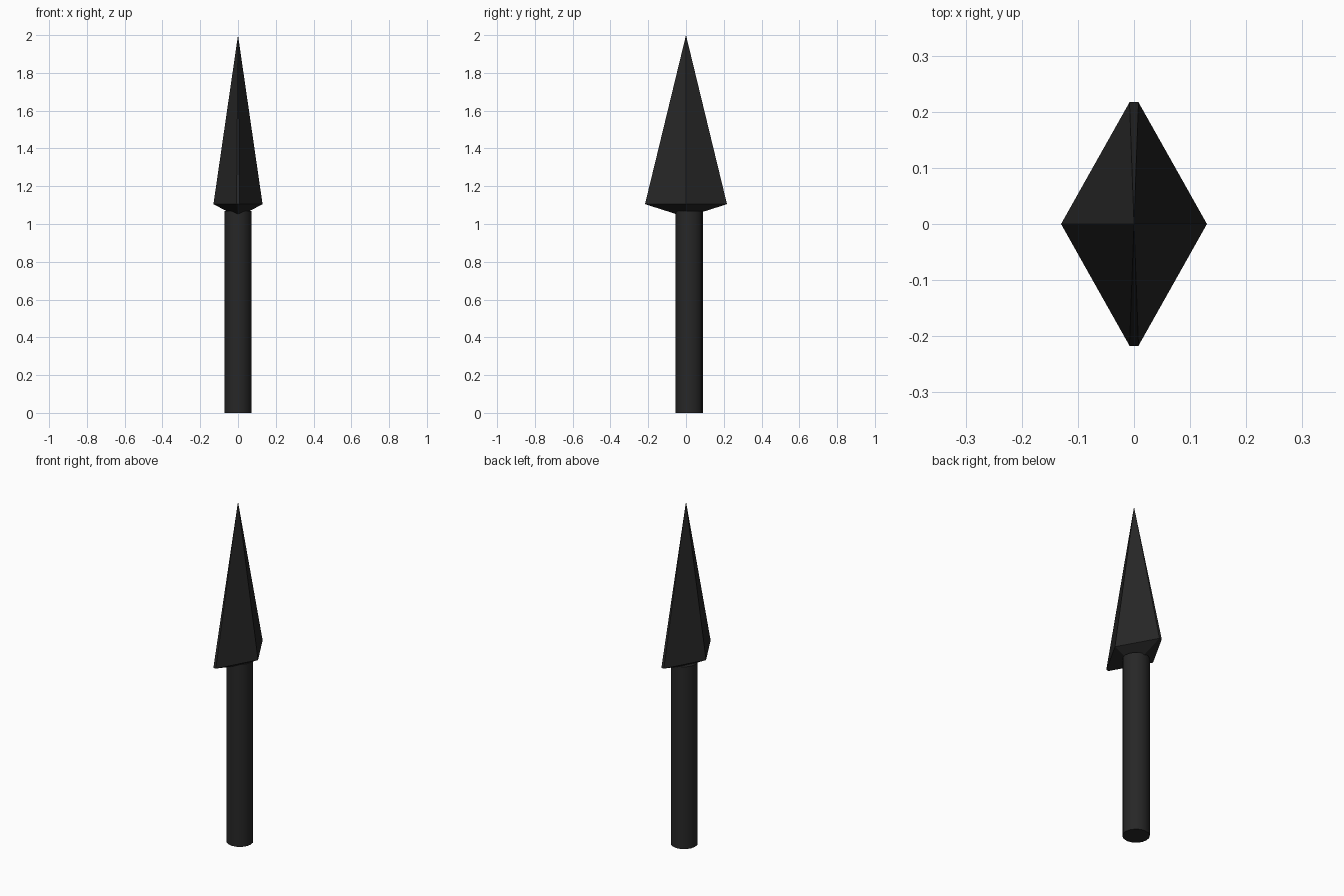
import bpy, bmesh

if "Cube" in bpy.data.objects:
    bpy.data.objects.remove(bpy.data.objects["Cube"])

mat = bpy.data.materials.new("dark_iron")
mat.diffuse_color = (0.02, 0.02, 0.02, 1)
mat.use_nodes = True
mat.node_tree.nodes["Principled BSDF"].inputs["Base Color"].default_value = mat.diffuse_color

# Shaft, set slightly back from the head's centre
bpy.ops.mesh.primitive_cylinder_add(vertices=16, radius=0.072, depth=1.07,
                                    location=(0, 0.017, 0.535))
shaft = bpy.context.object
shaft.name = "shaft"
shaft.data.materials.append(mat)
bpy.ops.object.shade_smooth_by_angle()

# Spear head: diamond section with blunted edges, long point above, shallow point below
section = [(0.13, 0), (0.008, 0.217), (-0.008, 0.217),
           (-0.13, 0), (-0.008, -0.217), (0.008, -0.217)]
bm = bmesh.new()
ring = [bm.verts.new((x, y, 1.105)) for x, y in section]
tip = bm.verts.new((0, 0, 2))
base = bm.verts.new((0, 0, 1.036))
for a, b in zip(ring, ring[1:] + ring[:1]):
    bm.faces.new((a, b, tip))
    bm.faces.new((b, a, base))
bmesh.ops.recalc_face_normals(bm, faces=bm.faces)
mesh = bpy.data.meshes.new("spear_head")
bm.to_mesh(mesh)
bm.free()
mesh.materials.append(mat)
head = bpy.data.objects.new("spear_head", mesh)
bpy.context.collection.objects.link(head)
